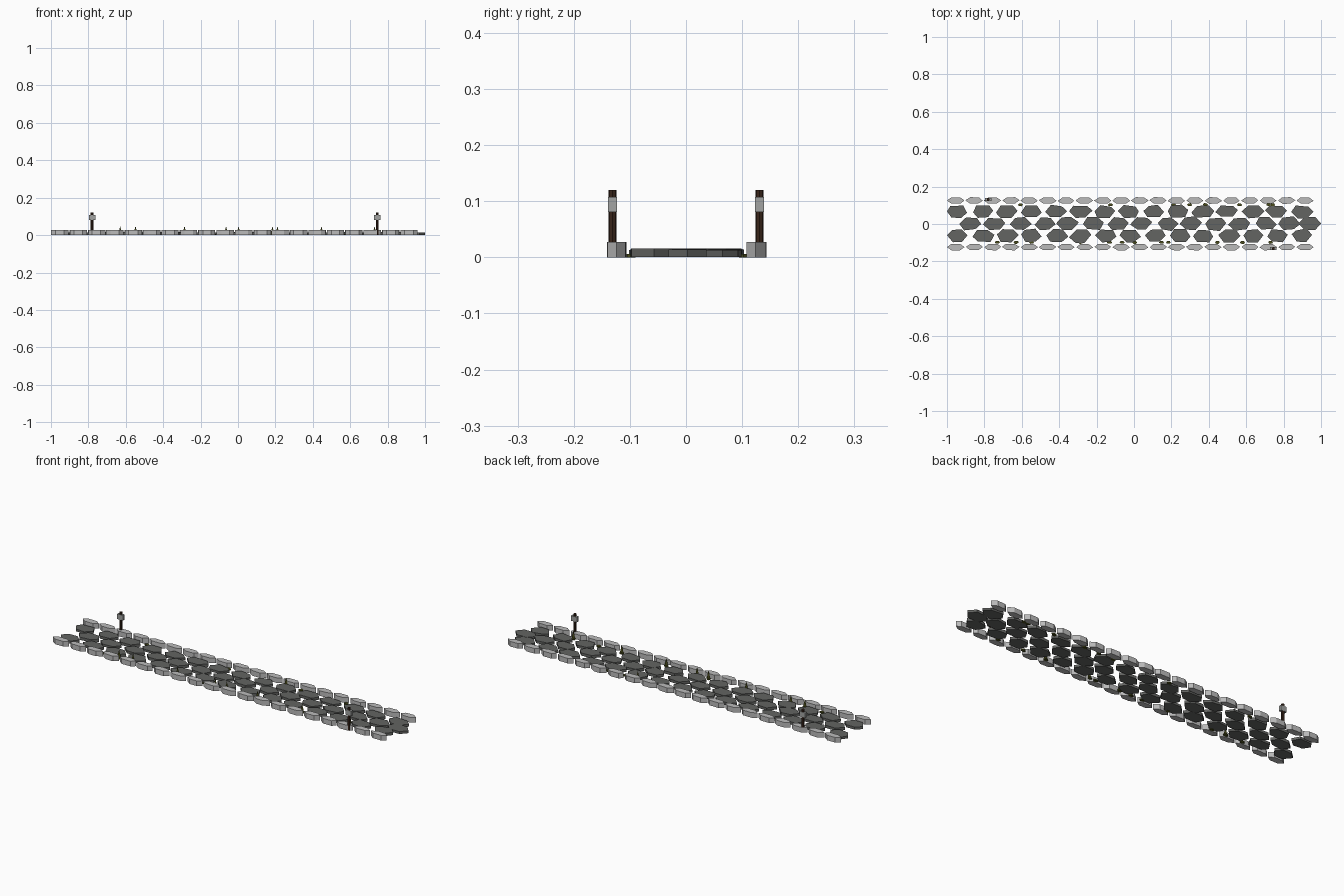
import bpy, bmesh, math, random

if "Cube" in bpy.data.objects:
    bpy.data.objects.remove(bpy.data.objects["Cube"])

random.seed(4)


def material(name, r, g, b):
    m = bpy.data.materials.new(name)
    m.diffuse_color = (r, g, b, 1)
    m.use_nodes = True
    m.node_tree.nodes["Principled BSDF"].inputs["Base Color"].default_value = m.diffuse_color
    return m


PAVING = material("paving grey", 0.125, 0.128, 0.122)
KERB = material("pale kerb grey", 0.5, 0.5, 0.5)
WOOD = material("dark wood", 0.04, 0.018, 0.01)
LAMP = material("lamp grey", 0.36, 0.37, 0.36)
MOSS = material("moss olive", 0.07, 0.075, 0.012)


def prism(bm, x, y, rx, ry, z0, z1, sides=6, jitter=0.0):
    """Upright, slightly irregular polygonal block."""
    ring = []
    for k in range(sides):
        a = math.tau * k / sides + random.uniform(-jitter, jitter) * 1.6
        r = 1 + random.uniform(-jitter, jitter * 0.4)
        px = max(-1, min(1, x + rx * r * math.cos(a)))
        ring.append((px, y + ry * r * math.sin(a)))
    low = [bm.verts.new((px, py, z0)) for px, py in ring]
    top = [bm.verts.new((px, py, z1)) for px, py in ring]
    bm.faces.new(top)
    bm.faces.new(low[::-1])
    for k in range(sides):
        n = (k + 1) % sides
        bm.faces.new((low[k], low[n], top[n], top[k]))


def finish(bm, name, mat):
    me = bpy.data.meshes.new(name)
    bm.to_mesh(me)
    bm.free()
    me.materials.append(mat)
    ob = bpy.data.objects.new(name, me)
    bpy.context.collection.objects.link(ob)
    return ob


# Paving stones: three staggered rows of flat hexagons
for name, y, start in (("back", 0.066, -0.943), ("middle", 0.002, -0.875),
                       ("front", -0.063, -0.938)):
    bm = bmesh.new()
    for i in range(15):
        end = name == "middle" and i == 14
        x = 0.94 if end else start + i * 0.1313 + random.uniform(-0.005, 0.005)
        prism(bm, x, y + random.uniform(-0.002, 0.002), 0.06, 0.039,
              0.001, random.uniform(0.012, 0.016), 6, 0 if end else 0.12)
    finish(bm, name + "_paving_stones", PAVING)

# Kerb stones: a row of long hexagons on each side
for name, y in (("back", 0.1255), ("front", -0.1235)):
    bm = bmesh.new()
    for i in range(20):
        prism(bm, -0.953 + i * 0.0983, y, 0.047, 0.0195, 0, 0.027,
              6, 0 if i == 0 else 0.07)
    finish(bm, name + "_kerb_stones", KERB)

# Lamp posts with a small lamp block near the top
for name, x, y in (("back", -0.78, 0.131), ("front", 0.745, -0.131)):
    bm = bmesh.new()
    prism(bm, x, y, 0.0075, 0.0075, 0, 0.12, 8)
    finish(bm, name + "_lamp_post", WOOD)
    bm = bmesh.new()
    bmesh.ops.create_cube(bm, size=1)
    for v in bm.verts:
        v.co = (x + v.co.x * 0.034, y + v.co.y * 0.0155, 0.0945 + v.co.z * 0.027)
    finish(bm, name + "_lamp", LAMP)

# Moss patches along the kerbs, some with a thin upright blade
back = [(-0.607, 0), (-0.126, 0), (0.211, 1), (0.297, 0), (0.382, 0),
        (0.564, 0), (0.72, 0), (0.742, 0)]
front = [(-0.73, 0), (-0.63, 1), (-0.548, 1), (-0.286, 1), (-0.131, 0),
         (-0.064, 1), (0.003, 1), (0.147, 0), (0.184, 1), (0.446, 1),
         (0.58, 0), (0.73, 1)]
patches, blades = bmesh.new(), bmesh.new()
for row, y in ((back, 0.103), (front, -0.098)):
    for x, blade in row:
        prism(patches, x, y, 0.014, 0.009, 0.0, 0.006, 6, 0.1)
        if blade:
            blades.faces.new([blades.verts.new(c) for c in (
                (x - 0.011, y, 0.004), (x + 0.011, y, 0.004), (x, y, 0.048))])
finish(patches, "moss_patches", MOSS)
finish(blades, "grass_blades", MOSS)
